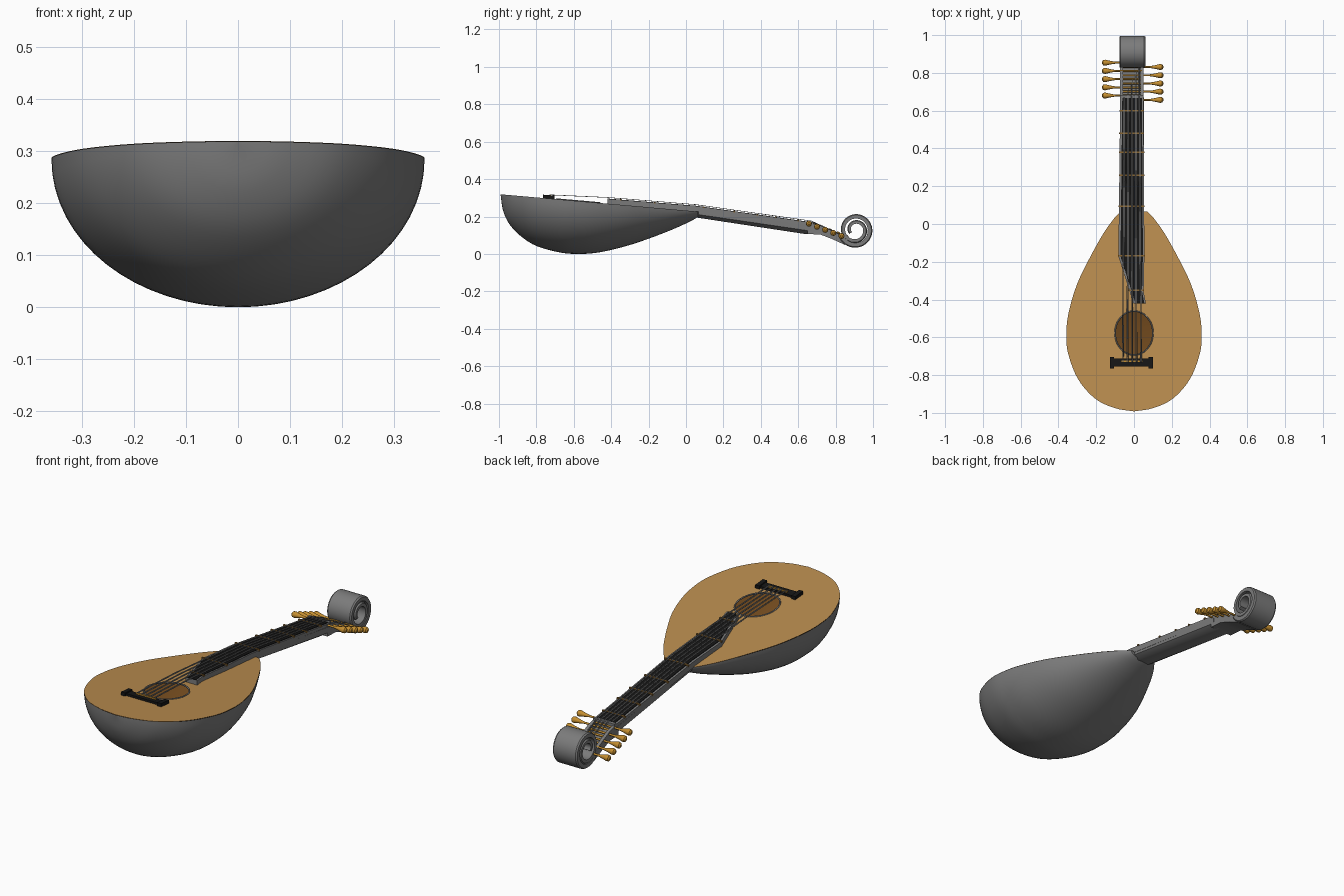
import bpy, bmesh, math
from mathutils import Vector

if "Cube" in bpy.data.objects:
    bpy.data.objects.remove(bpy.data.objects["Cube"])


def material(name, r, g, b):
    m = bpy.data.materials.new(name)
    m.use_nodes = True
    m.diffuse_color = (r, g, b, 1)
    m.node_tree.nodes["Principled BSDF"].inputs["Base Color"].default_value = (r, g, b, 1)
    return m


GREY = material("grey shell", 0.2, 0.2, 0.2)
WOOD = material("light wood", 0.5, 0.27, 0.08)
BLACK = material("black", 0.008, 0.008, 0.008)
AMBER = material("amber", 0.55, 0.27, 0.03)
BROWN = material("dark brown", 0.16, 0.065, 0.012)
FRET = material("fret brown", 0.25, 0.13, 0.03)
STEEL = material("string grey", 0.24, 0.24, 0.24)


def finish(name, bm, mat):
    bmesh.ops.remove_doubles(bm, verts=bm.verts, dist=1e-5)
    bmesh.ops.recalc_face_normals(bm, faces=bm.faces)
    mesh = bpy.data.meshes.new(name)
    bm.to_mesh(mesh)
    bm.free()
    mesh.polygons.foreach_set("use_smooth", [True] * len(mesh.polygons))
    mesh.set_sharp_from_angle(angle=math.radians(35))
    mesh.materials.append(mat)
    obj = bpy.data.objects.new(name, mesh)
    bpy.context.collection.objects.link(obj)
    return obj


def loft(name, rings, mat, closed=True):
    """Skin a list of equal-length cross-sections; closed sections get end caps."""
    bm = bmesh.new()
    rows = [[bm.verts.new(p) for p in ring] for ring in rings]
    n = len(rows[0])
    for a, b in zip(rows, rows[1:]):
        for i in range(n if closed else n - 1):
            j = (i + 1) % n
            bm.faces.new((a[i], a[j], b[j], b[i]))
    if closed:
        bm.faces.new(rows[0])
        bm.faces.new(rows[-1])
    return finish(name, bm, mat)


def rect(y, xl, xr, zb, zt):
    return [(xl, y, zb), (xr, y, zb), (xr, y, zt), (xl, y, zt)]


def wire(name, points, radius, mat, cyclic=False):
    curve = bpy.data.curves.new(name, "CURVE")
    curve.dimensions = "3D"
    curve.bevel_depth = radius
    curve.bevel_resolution = 1
    spline = curve.splines.new("POLY")
    spline.points.add(len(points) - 1)
    for sp, p in zip(spline.points, points):
        sp.co = (*p, 1)
    spline.use_cyclic_u = cyclic
    curve.materials.append(mat)
    bpy.context.collection.objects.link(bpy.data.objects.new(name, curve))


def smooth_path(points, steps):
    """Catmull-Rom subdivision of a short list of points."""
    p = [Vector(q) for q in points]
    p = [2 * p[0] - p[1]] + p + [2 * p[-1] - p[-2]]
    out = []
    for a, b, c, d in zip(p, p[1:], p[2:], p[3:]):
        for k in range(steps):
            t = k / steps
            out.append(0.5 * (2 * b + (c - a) * t + (2 * a - 5 * b + 4 * c - d) * t ** 2
                              + (3 * b - a - 3 * c + d) * t ** 3))
    return out + [p[-2]]


def lerp_table(table, y):
    for (y0, *a), (y1, *b) in zip(table, table[1:]):
        if y <= y1:
            t = (y - y0) / (y1 - y0)
            return [u + (v - u) * t for u, v in zip(a, b)]
    return list(table[-1][1:])


def deck(y):
    return 0.232 - 0.0875 * y


# Bowl: stations of y, half width, lowest z
stations = [(-0.992, 0, 0.319), (-0.975, 0.1, 0.222), (-0.925, 0.205, 0.135), (-0.82, 0.297, 0.052),
            (-0.68, 0.35, 0.009), (-0.57, 0.358, 0), (-0.46, 0.344, 0.009), (-0.32, 0.302, 0.042),
            (-0.19, 0.24, 0.085), (-0.055, 0.165, 0.138), (0.03, 0.105, 0.178), (0.065, 0.072, 0.198)]
hull = smooth_path(stations, 5) + [Vector((0.068, 0, deck(0.068)))]


def bowl(name, scale, mat):
    rings = []
    for y, w, zb in hull:
        arc = [math.pi * k / 32 for k in range(33)]
        rings.append([(w * scale * math.cos(a), y, deck(y) - (deck(y) - zb) * scale * math.sin(a))
                      for a in arc])
    loft(name, rings, mat, closed=False)


bowl("bowl", 1, GREY)
bowl("bowl_lining", 0.965, BROWN)

# Soundboard with an oval sound hole
HOLE_Y, HOLE_RX, HOLE_RY = -0.577, 0.1, 0.116
rim = [(w, y) for y, w, _ in hull] + [(-w, y) for y, w, _ in hull[-2:0:-1]]
bm = bmesh.new()
outer, inner = [], []
for x, y in rim:
    a = math.atan2(y - HOLE_Y, x)
    hx, hy = HOLE_RX * math.cos(a), HOLE_Y + HOLE_RY * math.sin(a)
    outer.append(bm.verts.new((x, y, deck(y) + 0.001)))
    inner.append(bm.verts.new((hx, hy, deck(hy) + 0.001)))
for i in range(len(rim)):
    j = (i + 1) % len(rim)
    bm.faces.new((outer[i], outer[j], inner[j], inner[i]))
finish("soundboard", bm, WOOD)
ring = []
for k in range(48):
    a = math.tau * k / 48
    y = HOLE_Y + HOLE_RY * math.sin(a)
    ring.append((HOLE_RX * math.cos(a), y, deck(y) + 0.001))
wire("sound_hole_ring", ring, 0.004, GREY, True)

# Fingerboard: height line and plan outline
height = [(-0.73, 0.307), (-0.42, 0.293), (0.05, 0.255), (0.67, 0.167)]
plan = [(-0.42, -0.003, 0.063), (-0.36, -0.022, 0.051), (-0.17, -0.083, 0.055),
        (0.05, -0.08, 0.054), (0.67, -0.073, 0.05)]


def board_z(y):
    return lerp_table(height, y)[0]


loft("fingerboard_base", [rect(y, a, b, board_z(y) - 0.03, board_z(y)) for y, a, b in plan], GREY)
loft("fingerboard", [rect(y, a + 0.011, b - 0.008, board_z(y) - 0.002, board_z(y) + 0.003)
                     for y, a, b in plan], BLACK)
for y in (-0.35, -0.168, 0.095, 0.257, 0.38, 0.48, 0.6):
    a, b = lerp_table(plan, y)
    z = board_z(y)
    loft("fret", [rect(v, a - 0.003, b + 0.003, z - 0.003, z + 0.006) for v in (y - 0.004, y + 0.004)], FRET)

# Neck with a faceted back
neck = []
for y, zb in ((0.02, 0.2), (0.64, 0.106), (0.67, 0.106)):
    zt = board_z(y) - 0.015
    zm = zb * 0.6 + zt * 0.4
    neck.append([(-0.075, y, zt), (0.052, y, zt), (0.051, y, zm),
                 (0.022, y, zb), (-0.046, y, zb), (-0.074, y, zm)])
loft("neck", neck, GREY)

# Pegbox: floor and two cheeks
box = [(0.65, 0.107, 0.169), (0.72, 0.103, 0.152), (0.78, 0.08, 0.124), (0.85, 0.048, 0.088)]
loft("pegbox_floor", [rect(y, -0.07, 0.048, zb, zb + 0.02) for y, zb, zt in box], GREY)
for xl, xr in ((-0.074, -0.058), (0.035, 0.051)):
    loft("pegbox_cheek", [rect(y, xl, xr, zb, zt) for y, zb, zt in box], GREY)
loft("nut", [rect(y, -0.073, 0.05, 0.15, 0.172) for y in (0.668, 0.682)], GREY)

# Scroll: a band wound inward two turns
scroll = []
for k in range(73):
    t = 2 * k / 72
    a = math.radians(212) + math.tau * t
    r = 0.083 - 0.053 * (t / 2) ** 1.5
    half = 0.013 - 0.002 * t
    scroll.append([(x, 0.906 + q * math.cos(a), 0.128 + q * math.sin(a))
                   for x, q in ((-0.078, r - half), (0.06, r - half), (0.06, r + half - 0.005),
                                (0.053, r + half), (-0.071, r + half), (-0.078, r + half - 0.005))])
loft("scroll", scroll, GREY)

# Tuning pegs: turned profile of distance and radius
profile = [(-0.05, 0.005), (0.09, 0.005), (0.105, 0.007), (0.125, 0.011),
           (0.145, 0.016), (0.156, 0.014), (0.162, 0.006)]
pegs = []
for side, first in ((-1, 0.68), (1, 0.657)):
    for k in range(5):
        y = first + 0.0435 * k
        z = 0.162 - 0.38 * (y - 0.657)
        pegs.append((y, z))
        loft("tuning_peg", [[(-0.007 + side * s, y + r * math.cos(i * math.tau / 12),
                              z + r * math.sin(i * math.tau / 12)) for i in range(12)]
                            for s, r in profile], AMBER)

# Bridge with end blocks and saddle
def plate(name, xl, xr, y0, y1, lift, mat):
    loft(name, [rect(y, xl, xr, deck(y) - 0.003, deck(y) + lift) for y in (y0, y1)], mat)


plate("bridge", -0.12, 0.092, -0.755, -0.712, 0.012, BLACK)
for xl, xr in ((-0.127, -0.105), (0.077, 0.1)):
    plate("bridge_end", xl, xr, -0.765, -0.703, 0.018, BLACK)
plate("saddle", -0.066, 0.044, -0.73, -0.722, 0.019, AMBER)

# Strings in five pairs, following the fingerboard to the pegs
pegs.sort()
for i in range(10):
    u = (i // 2 + 0.24 * (i % 2)) / 4.24
    xb, xn = -0.062 + 0.102 * u, -0.053 + 0.084 * u
    path = [(xb + (xn - xb) * (y + 0.73) / 1.4, y, z + 0.009) for y, z in height]
    py, pz = pegs[i]
    if py > 0.69:
        path.append((xn, py, pz + 0.006))
    wire("string", path, 0.0018, STEEL)
